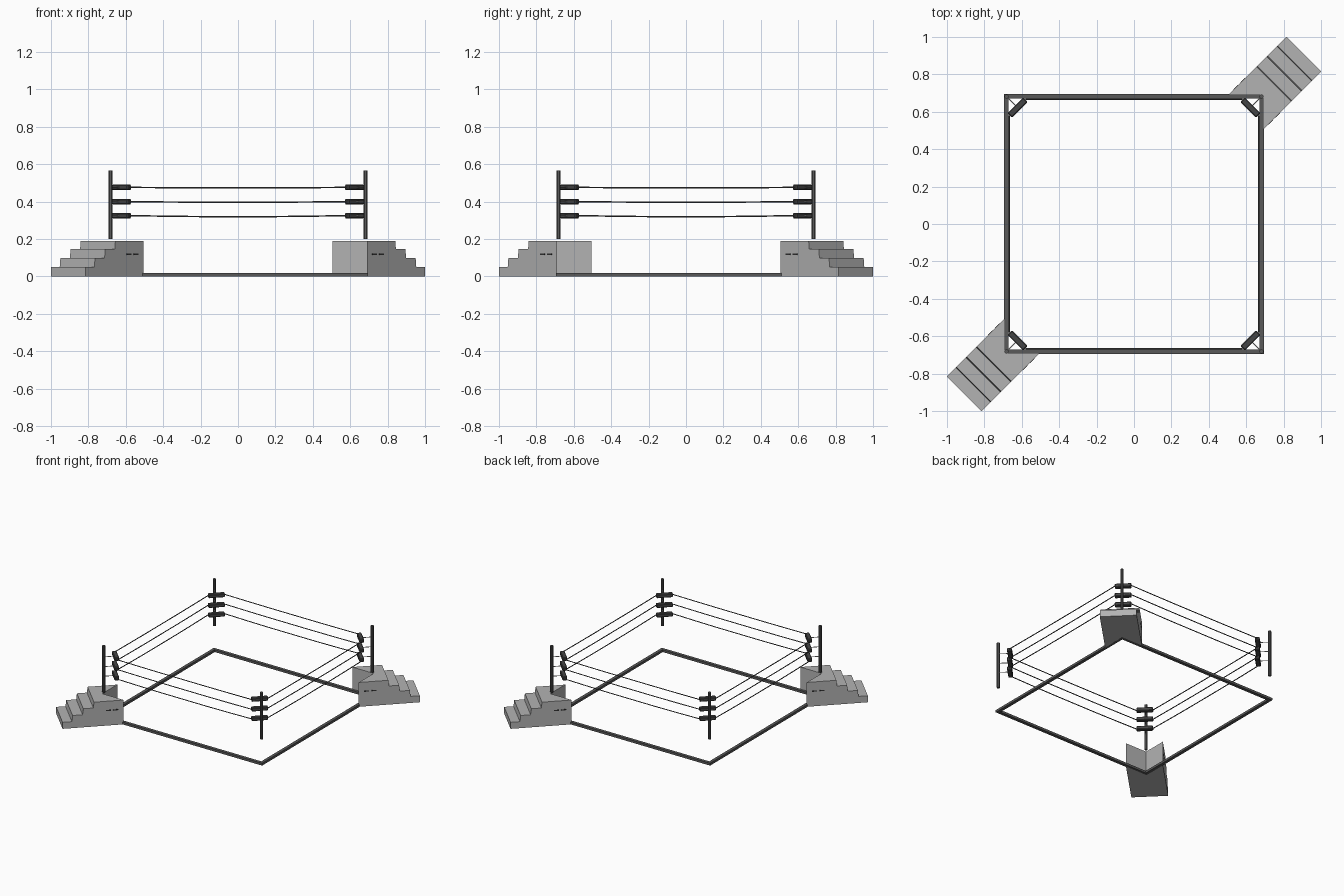
import bpy, bmesh, math
from mathutils import Matrix, Vector

if "Cube" in bpy.data.objects:
    bpy.data.objects.remove(bpy.data.objects["Cube"])

POST = 0.682                      # corner post offset
ROPE_Z = (0.325, 0.40, 0.476)
S2 = math.sqrt(2)

def new_object(name, bm, matrix=Matrix()):
    bmesh.ops.recalc_face_normals(bm, faces=bm.faces)
    me = bpy.data.meshes.new(name)
    bm.to_mesh(me)
    bm.free()
    ob = bpy.data.objects.new(name, me)
    ob.matrix_world = matrix
    bpy.context.collection.objects.link(ob)
    return ob

def paint(ob, shade):
    mat = bpy.data.materials.get("dark_%g" % shade) or bpy.data.materials.new("dark_%g" % shade)
    mat.diffuse_color = (shade, shade, shade, 1)
    mat.use_nodes = True
    mat.node_tree.nodes["Principled BSDF"].inputs["Base Color"].default_value = mat.diffuse_color
    ob.data.materials.append(mat)

def box(name, size, loc, matrix=Matrix(), bevel=0):
    bm = bmesh.new()
    bmesh.ops.create_cube(bm, size=1, matrix=Matrix.Translation(loc) @ Matrix.Diagonal((*size, 1)))
    if bevel:
        bmesh.ops.bevel(bm, geom=bm.edges[:], offset=bevel, segments=1, affect='EDGES')
    return new_object(name, bm, matrix)

def tube(name, points, radius, sides=8):
    # sweep a ring of vertices along a nearly straight path
    bm = bmesh.new()
    pts = [Vector(p) for p in points]
    q = (pts[-1] - pts[0]).to_track_quat('Z', 'Y')
    rings = [[bm.verts.new(p + q @ Vector((radius * math.cos(a), radius * math.sin(a), 0)))
              for a in [(i + 0.5) * 2 * math.pi / sides for i in range(sides)]] for p in pts]
    for a, b in zip(rings, rings[1:]):
        for i in range(sides):
            j = (i + 1) % sides
            bm.faces.new((a[i], a[j], b[j], b[i]))
    bm.faces.new(rings[0])
    bm.faces.new(rings[-1])
    return new_object(name, bm)

# ground frame, posts, ropes and corner pads, repeated on four sides
for k in range(4):
    rot = Matrix.Rotation(k * math.pi / 2, 4, 'Z')
    paint(box("ground_rail_%d" % k, (1.365, 0.024, 0.018), (-0.012, -0.683, 0.009), rot), 0.1)
    paint(tube("corner_post_%d" % k, [rot @ Vector((POST, POST, z)) for z in (0.2, 0.565)], 0.0115), 0.1)
    diag = rot @ Matrix.Rotation(math.pi / 4, 4, 'Z')
    for i, z in enumerate(ROPE_Z):
        sag = (0.006, 0.004, 0.003)[i]
        path = [(x, 0.667, z - sag * (1 - (x / 0.58) ** 2)) for x in (-0.58, -0.38, -0.2, 0.2, 0.38, 0.58)]
        paint(tube("rope_%d_%d" % (k, i), [rot @ Vector(p) for p in path], 0.0037, 6), 0.08)
        paint(box("corner_pad_%d_%d" % (k, i), (0.034, 0.118, 0.029),
                  (0.6225 * S2, 0, z), diag, 0.005), 0.06)
        tube("pad_link_%d_%d" % (k, i), [diag @ Vector((u * S2, 0, z)) for u in (0.625, POST)], 0.003, 6)

# corner stairs: stepped profile along the diagonal, V notch around the corner
HALF = 0.131
NOTCH = 0.69 * S2
ENDS = (1.058, 1.135, 1.212, 1.284)
TOPS = (0.19, 0.145, 0.0985, 0.051)
for k, tag in ((0, "back_right"), (2, "front_left")):
    m = Matrix.Rotation(k * math.pi / 2 + math.pi / 4, 4, 'Z')
    profile = [(None, 0.0), (None, TOPS[0])]
    for n, (e, t) in enumerate(zip(ENDS, TOPS)):
        low = TOPS[n + 1] if n < 3 else 0.0
        foot = e + 0.005 if n < 3 else e
        profile += [(e, t), (foot, low)]
    bm = bmesh.new()
    rows = []
    for v in (-HALF, 0, HALF):
        rows.append([bm.verts.new((NOTCH - abs(v) if u is None else u, v, z)) for u, z in profile])
    n = len(profile)
    for a, b in zip(rows, rows[1:]):
        for i in range(n):
            j = (i + 1) % n
            bm.faces.new((a[i], a[j], b[j], b[i]))
    bm.faces.new(rows[0])
    bm.faces.new(rows[-1])
    paint(new_object("corner_steps_" + tag, bm, m), 0.45)
    # hand slots on both sides
    for side in (-1, 1):
        for i, u in enumerate((0.902, 0.955)):
            paint(box("hand_slot_%s_%d_%d" % (tag, side, i), (0.036, 0.003, 0.008),
                      (u, side * HALF, 0.118), m), 0.03)
